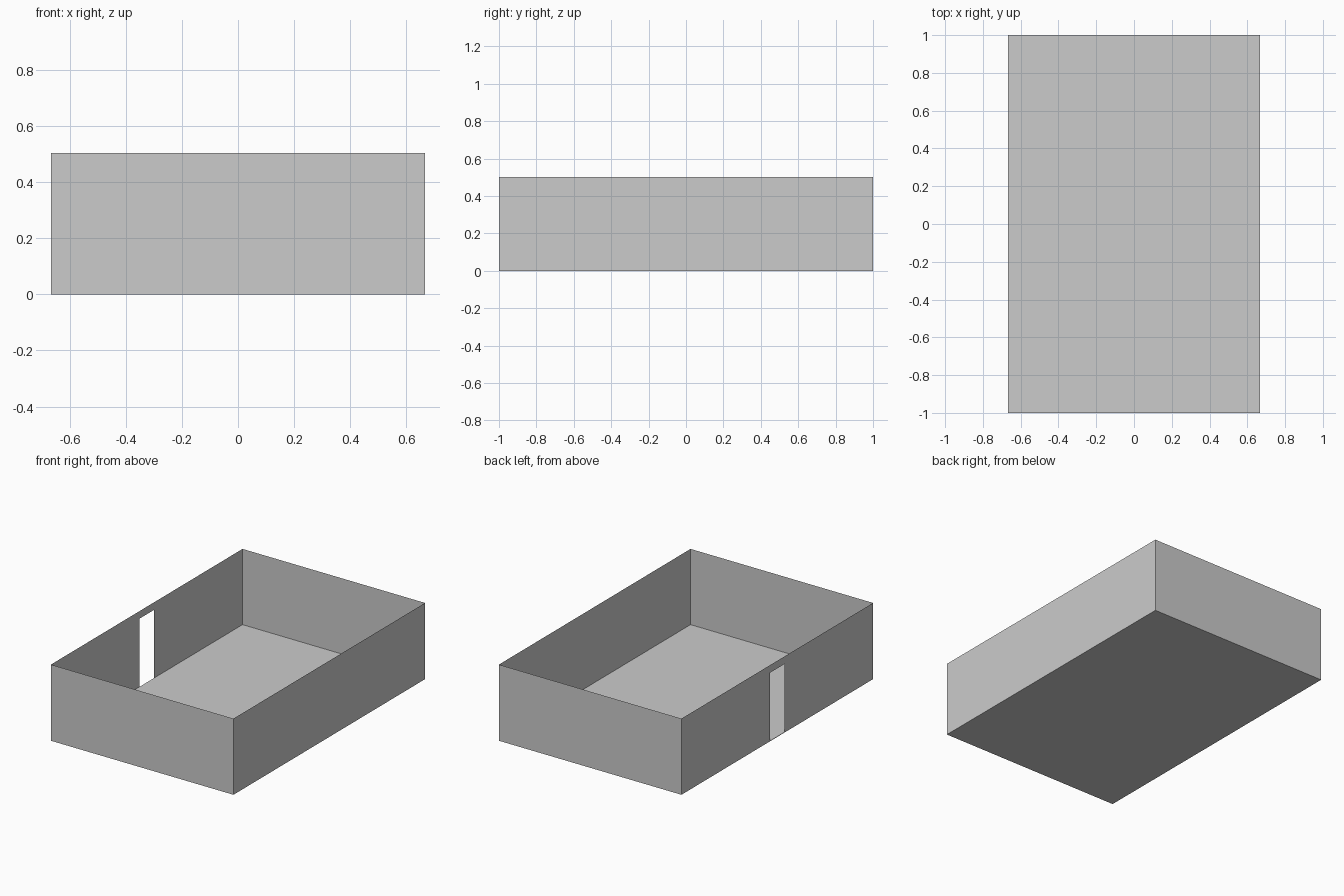
import bpy
import bmesh

if "Cube" in bpy.data.objects:
    bpy.data.objects.remove(bpy.data.objects["Cube"])

W, L = 0.667, 1.0            # half width, half length
FLOOR, TOP = 0.003, 0.503    # slab thickness, wall top
DOOR, LINTEL = 0.075, 0.453  # door half width, door head height


def finish(name, bm):
    mesh = bpy.data.meshes.new(name)
    bm.to_mesh(mesh)
    bm.free()
    obj = bpy.data.objects.new(name, mesh)
    bpy.context.collection.objects.link(obj)
    return obj


def panel(name, points):
    """Single-sheet wall from an outline."""
    bm = bmesh.new()
    bm.faces.new([bm.verts.new(p) for p in points])
    return finish(name, bm)


# Thin floor slab
bm = bmesh.new()
bmesh.ops.create_cube(bm, size=1)
bmesh.ops.scale(bm, vec=(2 * W, 2 * L, FLOOR), verts=bm.verts)
bmesh.ops.translate(bm, vec=(0, 0, FLOOR / 2), verts=bm.verts)
finish("floor", bm)

# Plain walls, outlines wound to face outward
for name, (ax, ay), (bx, by) in (
    ("front_wall", (-W, -L), (W, -L)),
    ("right_wall", (W, -L), (W, L)),
    ("back_wall", (W, L), (-W, L)),
):
    panel(name, [(ax, ay, FLOOR), (bx, by, FLOOR), (bx, by, TOP), (ax, ay, TOP)])

# Left wall with the doorway notched out of its outline
outline = [(L, FLOOR), (DOOR, FLOOR), (DOOR, LINTEL), (-DOOR, LINTEL),
           (-DOOR, FLOOR), (-L, FLOOR), (-L, TOP), (L, TOP)]
panel("door_wall", [(-W, y, z) for y, z in outline])
